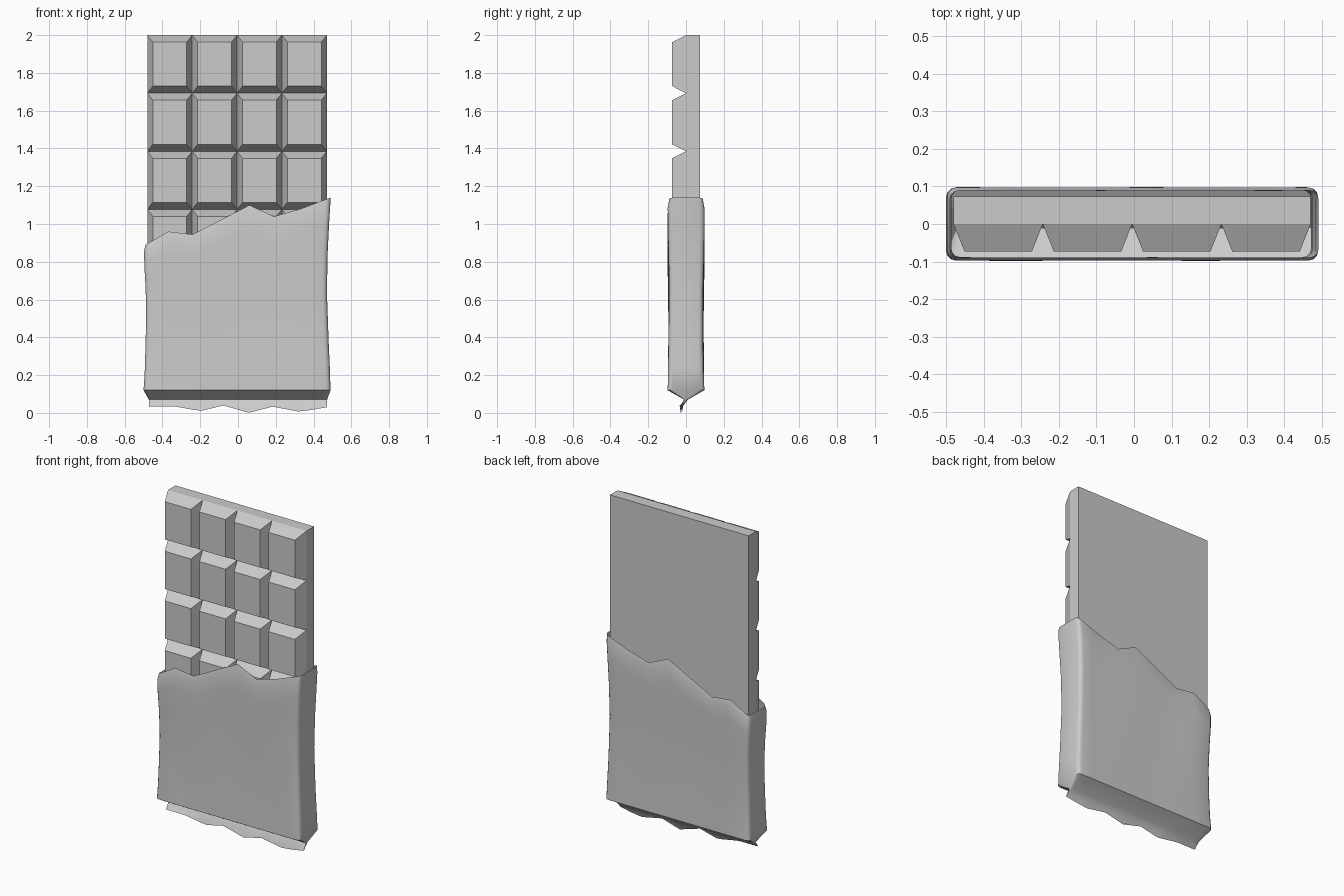
import bpy, bmesh, math

if "Cube" in bpy.data.objects:
    bpy.data.objects.remove(bpy.data.objects["Cube"])


def finish(name, bm):
    bmesh.ops.remove_doubles(bm, verts=bm.verts, dist=1e-5)
    bmesh.ops.recalc_face_normals(bm, faces=bm.faces)
    me = bpy.data.meshes.new(name)
    bm.to_mesh(me)
    bm.free()
    ob = bpy.data.objects.new(name, me)
    bpy.context.collection.objects.link(ob)
    return ob


def interp(table, x):
    if x <= table[0][0]:
        return table[0][1]
    for (a, p), (b, q) in zip(table, table[1:]):
        if x <= b:
            return p + (q - p) * (x - a) / (b - a)
    return table[-1][1]


# Chocolate bar: tapered squares sharing their edges, on a flat slab
COLS, ROWS = 4, 6
X0, X1, Z0, Z1, DEPTH = -0.48, 0.47, 0.155, 2.0, 0.073
bm = bmesh.new()


def quad(*pts):
    bm.faces.new([bm.verts.new(p) for p in pts])


dx, dz = (X1 - X0) / COLS, (Z1 - Z0) / ROWS
for i in range(COLS):
    for j in range(ROWS):
        a, b = X0 + i * dx, X0 + (i + 1) * dx
        c, d = Z0 + j * dz, Z0 + (j + 1) * dz
        base = [(a, 0, c), (b, 0, c), (b, 0, d), (a, 0, d)]
        m, n = 0.029, 0.037
        top = [(a + m, -DEPTH, c + n), (b - m, -DEPTH, c + n),
               (b - m, -DEPTH, d - n), (a + m, -DEPTH, d - n)]
        quad(*top)
        for k in range(4):
            l = (k + 1) % 4
            quad(base[k], base[l], top[l], top[k])
        # slab sides follow the same divisions
        for k, edge in enumerate((j == 0, i == COLS - 1, j == ROWS - 1, i == 0)):
            if edge:
                p, q = base[k], base[(k + 1) % 4]
                quad(p, q, (q[0], DEPTH, q[2]), (p[0], DEPTH, p[2]))
        quad(*[(p[0], DEPTH, p[2]) for p in base])
bmesh.ops.remove_doubles(bm, verts=bm.verts, dist=1e-5)
bmesh.ops.dissolve_limit(bm, angle_limit=0.01, verts=bm.verts, edges=bm.edges)
finish("chocolate_bar", bm)

# Wrapper: rounded cross-section lofted from the crimped flap to the torn rim
TORN = [(-0.49, 0.89), (-0.37, 0.96), (-0.24, 0.945), (0.06, 1.10),
        (0.19, 1.04), (0.33, 1.08), (0.49, 1.14)]
CRIMP = [(-0.47, 0.035), (-0.34, 0.035), (-0.2, 0.01), (-0.08, 0.04),
         (0.06, 0.0), (0.19, 0.035), (0.33, 0.005), (0.47, 0.03)]
# height fraction, left x, right x, half depth
BODY = [(0, -0.50, 0.49, 0.097), (0.12, -0.494, 0.486, 0.094),
        (0.25, -0.491, 0.48, 0.092), (0.5, -0.486, 0.471, 0.091),
        (0.7, -0.489, 0.474, 0.094), (0.86, -0.496, 0.482, 0.097),
        (0.955, -0.497, 0.488, 0.097), (1, -0.49, 0.491, 0.089)]
HX, R, STEPS = 0.49, 0.025, 3

front = [-0.37, -0.34, -0.24, -0.2, -0.08, 0.06, 0.19, 0.33, 0.4]
section = [(x, -1.0) for x in front]


def corner(cx, side, start):
    for k in range(STEPS + 1):
        t = start + math.pi / 2 * k / STEPS
        section.append((cx + R * math.cos(t), side * 0.74 + 0.26 * math.sin(t)))


corner(HX - R, -1, -math.pi / 2)
corner(HX - R, 1, 0)
section += [(x, 1.0) for x in reversed(front)]
corner(-HX + R, 1, math.pi / 2)
corner(-HX + R, -1, math.pi)

bm = bmesh.new()
rings = []
# flap rings: tip, bend, then the pinched throat
for kind in ("tip", "bend", "throat"):
    ring = []
    for x, v in section:
        px = x * 0.472 / HX
        tip = interp(CRIMP, px)
        if kind == "tip":
            p = (px, -0.028 + 0.003 * v - 0.15 * (tip - 0.02), tip)
        elif kind == "bend":
            p = (px, -0.018 + 0.004 * v, 0.045 + 0.3 * (tip - 0.02))
        else:
            p = (px, 0.01 * v, 0.07)
        ring.append(bm.verts.new(p))
    rings.append(ring)
for t, xl, xr, hy in BODY:
    ring = []
    for x, v in section:
        px = xl + (x + HX) / (2 * HX) * (xr - xl)
        fold = 0.003 * math.sin(13 * x + 4 * t + v) * math.sin(math.pi * t)
        z = 0.12 + t * (interp(TORN, x) - 0.12)
        ring.append(bm.verts.new((px, v * (hy - fold), z)))
    rings.append(ring)
count = len(section)
for lo, hi in zip(rings, rings[1:]):
    for k in range(count):
        l = (k + 1) % count
        bm.faces.new((lo[k], lo[l], hi[l], hi[k]))
wrapper = finish("wrapper", bm)
bpy.context.view_layer.objects.active = wrapper
wrapper.select_set(True)
bpy.ops.object.shade_smooth_by_angle(angle=math.radians(40))
